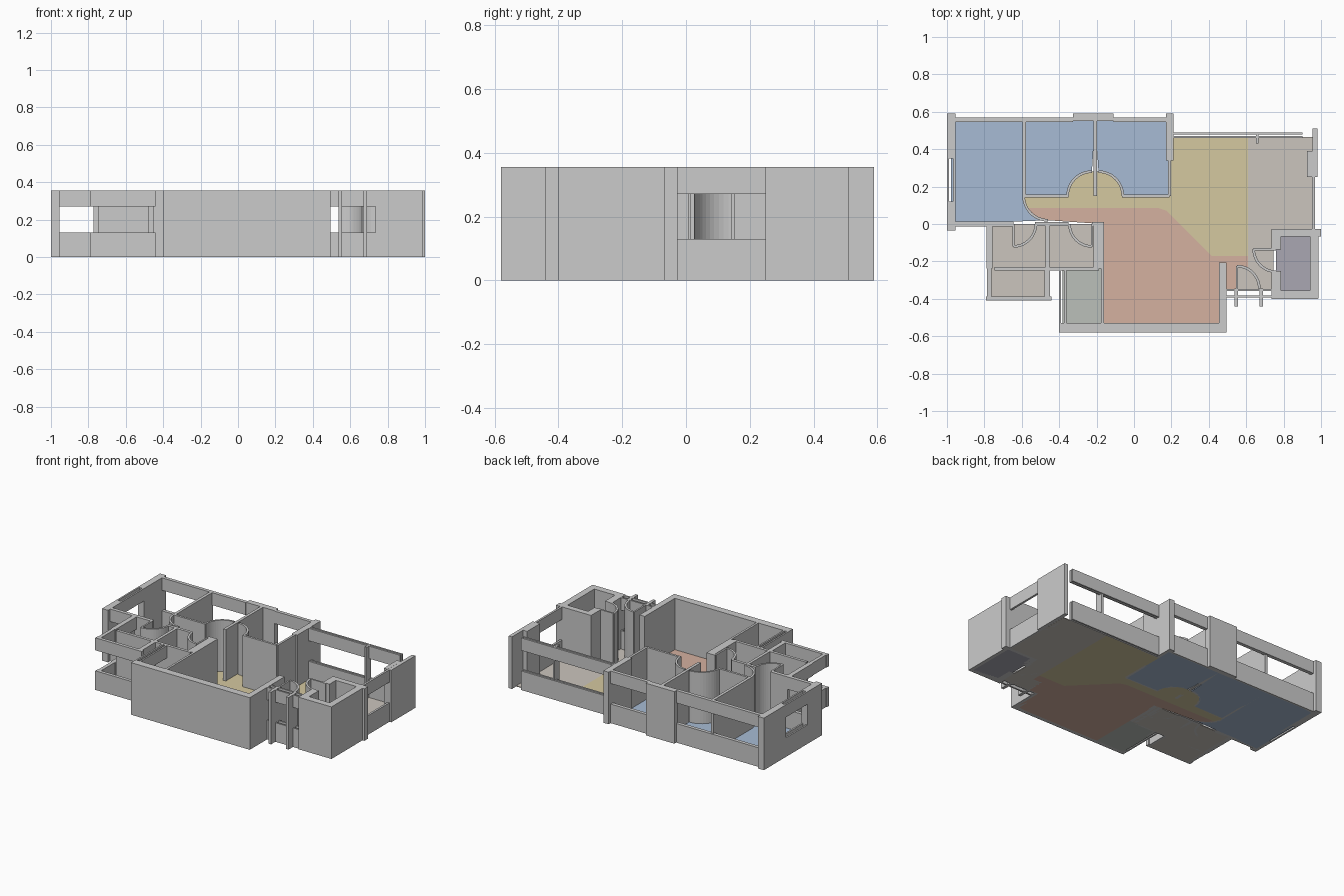
import bpy
from math import cos, sin, radians

if "Cube" in bpy.data.objects:
    bpy.data.objects.remove(bpy.data.objects["Cube"])

H, SILL, HEAD, FLOOR = 0.355, 0.13, 0.27, 0.005
THIN, THICK, PANE = 0.02, 0.045, 0.011

# Plan grid lines: west to east, then south to north
WEST, BATH_W, BED_1, BATH_M, STORE = -.978, -.773, -.587, -.463, -.381
BED_2, BATH_E, BED_3, LIVING_E, KITCHEN, SHAFT_W, SHAFT_E = -.207, -.188, .19, .475, .61, .76, .963
SOUTH, YARD, BATH_S, MID, HALL, HALL_N, KITCHEN_N, NORTH = -.555, -.398, -.239, 0, .085, .15, .465, .557


def prism(name, pts, z0=0, z1=H, mat=None):
    """Extrude a closed counter-clockwise outline from z0 to z1."""
    n = len(pts)
    verts = [(x, y, z) for z in (z0, z1) for x, y in pts]
    faces = [tuple(range(n))[::-1], tuple(range(n, 2 * n))]
    faces += [(i, (i + 1) % n, (i + 1) % n + n, i + n) for i in range(n)]
    mesh = bpy.data.meshes.new(name)
    mesh.from_pydata(verts, [], faces)
    bpy.context.collection.objects.link(bpy.data.objects.new(name, mesh))
    if mat:
        mesh.materials.append(mat)


def box(name, x0, x1, y0, y1, z0=0, z1=H, mat=None):
    prism(name, [(x0, y0), (x1, y0), (x1, y1), (x0, y1)], z0, z1, mat)


def wall_x(name, y, x0, x1, t=THIN, **z):
    box(name, x0, x1, y - t / 2, y + t / 2, **z)


def wall_y(name, x, y0, y1, t=THIN, **z):
    box(name, x - t / 2, x + t / 2, y0, y1, **z)


def window(wall, name, pos, a, b, t=PANE, gap=0):
    """Bands below sill and above head; a gap makes two leaves."""
    for side in ((-1, 1) if gap else (0,)):
        wall(name + "_sill", pos + side * gap / 2, a, b, t, z1=SILL)
        wall(name + "_head", pos + side * gap / 2, a, b, t, z0=HEAD)


def arc(cx, cy, r, a0, a1, n=12):
    angles = [radians(a0 + (a1 - a0) * i / n) for i in range(n + 1)]
    return [(cx + r * cos(a), cy + r * sin(a)) for a in angles]


def door(name, cx, cy, a0, r=.12, leaf=None):
    """Full-height quarter-circle swing, with a leaf at the given angle."""
    prism(name + "_swing", arc(cx, cy, r + .007, a0, a0 + 90) + arc(cx, cy, r - .007, a0 + 90, a0))
    if leaf is not None:
        dx, dy = r * cos(radians(leaf)), r * sin(radians(leaf))
        if abs(dx) > abs(dy):
            wall_x(name + "_leaf", cy, min(cx, cx + dx), max(cx, cx + dx), PANE)
        else:
            wall_y(name + "_leaf", cx, min(cy, cy + dy), max(cy, cy + dy), PANE)


def material(name, *rgb):
    m = bpy.data.materials.new(name)
    m.diffuse_color = (*rgb, 1)
    m.use_nodes = True
    m.node_tree.nodes["Principled BSDF"].inputs["Base Color"].default_value = m.diffuse_color
    return m


blue = material("bedroom_blue", .39, .50, .66)
yellow = material("hall_yellow", .66, .58, .35)
orange = material("living_orange", .66, .44, .35)
beige = material("service_beige", .60, .56, .51)
green = material("storage_green", .50, .53, .49)
violet = material("shaft_violet", .40, .39, .45)

# Bedroom floors, cut by their door swings
swing_l = (-.46, HALL_N, .13)
swing_m, swing_r = (-.225, HALL_N, .13), (-.19, HALL_N, .13)
prism("bedroom_left_floor", [(WEST, NORTH), (WEST, MID)] + arc(*swing_l, 270, 180)
      + [(BED_1, NORTH)], 0, FLOOR, blue)
prism("bedroom_middle_floor", [(BED_1, NORTH), (BED_1, HALL_N)] + arc(*swing_m, 180, 90)
      + [(BED_2, NORTH)], 0, FLOOR, blue)
prism("bedroom_right_floor", [(BED_2, NORTH)] + arc(*swing_r, 90, 0)
      + [(BED_3, HALL_N), (BED_3, NORTH)], 0, FLOOR, blue)

# Hall, living room and kitchen floors share one diagonal edge
edge = [(BED_1, HALL), (.13, HALL), (.175, .07), (.415, -.17), (KITCHEN, -.17)]
prism("hall_floor", edge + [(KITCHEN, KITCHEN_N), (BED_3, KITCHEN_N), (BED_3, HALL_N)]
      + arc(*swing_r, 0, 90) + arc(*swing_m, 90, 180) + [(BED_1, HALL_N)], 0, FLOOR, yellow)
prism("living_floor", arc(*swing_l, 210, 270) + [(BATH_E + .02, MID), (BATH_E + .02, SOUTH),
      (LIVING_E, SOUTH), (LIVING_E, -.35), (.55, -.35), (.55, -.23), (KITCHEN, -.23)]
      + edge[::-1], 0, FLOOR, orange)
box("kitchen_floor", KITCHEN, .955, MID - .03, KITCHEN_N, 0, FLOOR, beige)
box("kitchen_lobby_floor", KITCHEN, .745, -.23, MID - .03, 0, FLOOR, beige)
box("entry_floor", .55, .745, -.35, -.23, 0, FLOOR, beige)

# Service room floors
box("bath_left_floor", BATH_W, BATH_M, BATH_S, MID, 0, FLOOR, beige)
box("bath_right_floor", BATH_M, BATH_E, BATH_S, MID, 0, FLOOR, beige)
box("laundry_floor", BATH_W, BATH_M, YARD, BATH_S, 0, FLOOR, beige)
box("storage_floor", STORE, BATH_E + .02, SOUTH, BATH_S, 0, FLOOR, green)
box("shaft_floor", SHAFT_W, SHAFT_E, YARD, -.05, 0, FLOOR, violet)

# Bedroom wing: outer walls, pillars and dividers
wall_y("left_wall_back", WEST, .35, .59, THICK)
wall_y("left_wall_front", WEST, -.035, .12, THICK)
window(wall_y, "left_window", WEST, .12, .35, gap=.034)
box("back_pillar", -.325, -.11, .55, .59)
wall_y("back_right_pillar", BED_3, .34, .59, .04)
window(wall_x, "back_window_left", NORTH, WEST, -.325, .024)
window(wall_x, "back_window_right", NORTH, -.11, BED_3, .024)
wall_y("bedroom_divider_left", BED_1, HALL_N, NORTH)
wall_y("bedroom_divider_right", BED_2, HALL_N, NORTH)
wall_y("corridor_end_wall", BED_3, HALL_N, .34, .016)
wall_x("corridor_wall_left", HALL_N, BED_1, -.35, .015)
wall_x("corridor_wall_right", HALL_N, -.065, BED_3, .015)
window(wall_x, "bedroom_front_window", MID, WEST, BATH_W, .025)
door("bedroom_left_door", *swing_l[:2], 180, .13)
door("bedroom_middle_door", *swing_m[:2], 90, .13)
door("bedroom_right_door", *swing_r[:2], 0, .13)

# Bathrooms and laundry
wall_x("bath_back_wall_left", MID, BATH_W, -.645, .025)
wall_x("bath_back_wall_middle", MID, -.53, -.35)
wall_x("bath_back_wall_right", MID, -.225, -.16)
wall_y("bath_partition", BATH_M, BATH_S, MID)
wall_x("bath_front_wall", BATH_S, -.745, BATH_E)
wall_y("bath_side_wall", BATH_E, BATH_S, MID, .055)
wall_y("laundry_side_wall", BATH_M, YARD, BATH_S, .03)
window(wall_y, "bath_left_window", BATH_W, BATH_S, MID, .032)
window(wall_y, "laundry_left_window", BATH_W, YARD, BATH_S, .024)
window(wall_x, "laundry_front_window", YARD, -.79, -.44, .023)
door("bath_left_door", -.645, MID, 270, leaf=270)
door("bath_right_door", -.225, MID, 180, leaf=270)

# Living room and storage
wall_x("front_wall", SOUTH, -.4, .495, .05)
wall_y("living_right_wall", LIVING_E, SOUTH, -.205, .04)
wall_y("storage_partition", BATH_E + .02, SOUTH, BATH_S, .015)
window(wall_y, "storage_window", STORE, SOUTH, BATH_S, gap=.027)

# Kitchen and balcony
window(wall_x, "balcony_window", KITCHEN_N + .01, BED_3, .9, gap=.018)
wall_y("balcony_mullion", .658, .43, .485, .013)
wall_y("right_pillar", SHAFT_E + .005, .25, .51, .025)
wall_y("right_inner_pillar", .94, .25, .39, .03)
window(wall_y, "right_window", .96, -.03, .25, .014)

# Shaft room
wall_x("shaft_front_wall", YARD + .02, .735, .985, THICK)
wall_x("shaft_back_wall", -.047, .735, 1, .04)
wall_y("shaft_right_wall", SHAFT_E, YARD, -.05, THICK)
wall_y("shaft_left_wall_front", SHAFT_W, YARD, -.25, .05)
wall_y("shaft_left_wall_back", SHAFT_W, -.135, -.05, .05)
door("shaft_door", SHAFT_W, -.135, 180, leaf=180)

# Entry
window(wall_x, "entry_window", -.37, LIVING_E, SHAFT_W, gap=.035)
for x in (.547, .68):
    wall_y("entry_post", x, -.44, -.345)
door("entry_door", .55, -.345, 0, leaf=90)
